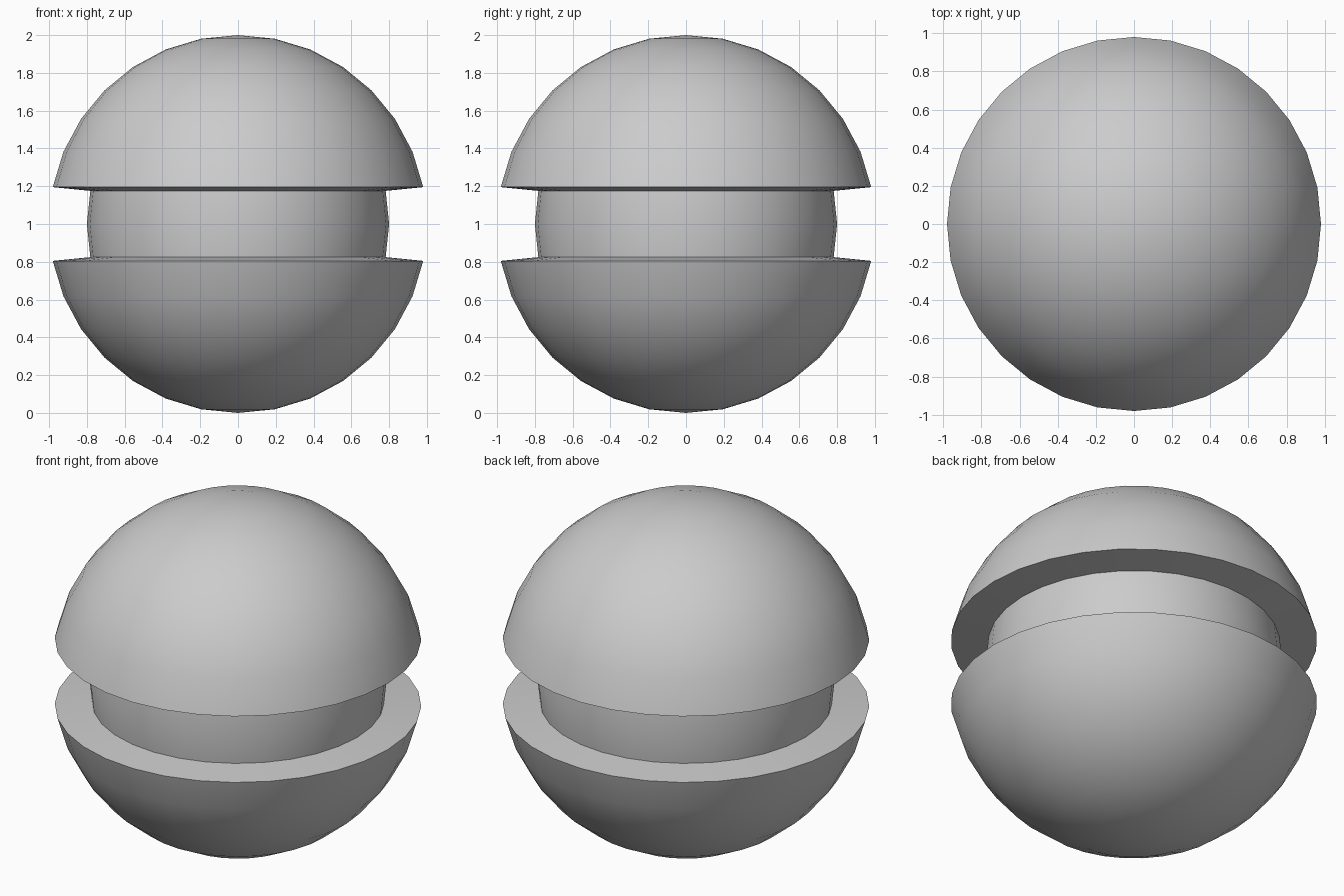
import bpy, bmesh
from math import sin, cos, pi
from mathutils import Vector

if "Cube" in bpy.data.objects:
    bpy.data.objects.remove(bpy.data.objects["Cube"])

SEGMENTS, RINGS, DEPTH = 32, 16, 0.2
step = pi / RINGS

# Half profile from the top pole to the rim, then the recessed belt wall
upper = [(cos(i * step), sin(i * step)) for i in range(RINGS // 2, 0, -1)]
rim_r, rim_z = upper[-1]
upper.append((rim_r - DEPTH * cos(step / 2), rim_z - DEPTH * sin(step / 2)))
profile = upper + [(1 - DEPTH, 0)] + [(r, -z) for r, z in reversed(upper)]

# Lathe the profile around z
bm = bmesh.new()
verts = [bm.verts.new((r, 0, z + 1)) for r, z in profile]
edges = [bm.edges.new(pair) for pair in zip(verts, verts[1:])]
bmesh.ops.spin(bm, geom=verts + edges, cent=(0, 0, 0), axis=(0, 0, 1),
               angle=2 * pi, steps=SEGMENTS, use_merge=False)
bmesh.ops.remove_doubles(bm, verts=bm.verts, dist=1e-4)
bmesh.ops.recalc_face_normals(bm, faces=bm.faces)

mesh = bpy.data.meshes.new("grooved_sphere")
bm.to_mesh(mesh)
bm.free()
obj = bpy.data.objects.new("grooved_sphere", mesh)
bpy.context.collection.objects.link(obj)

# Smooth shells with crisp groove edges
bpy.context.view_layer.objects.active = obj
obj.select_set(True)
bpy.ops.object.shade_smooth_by_angle(angle=pi / 6)
